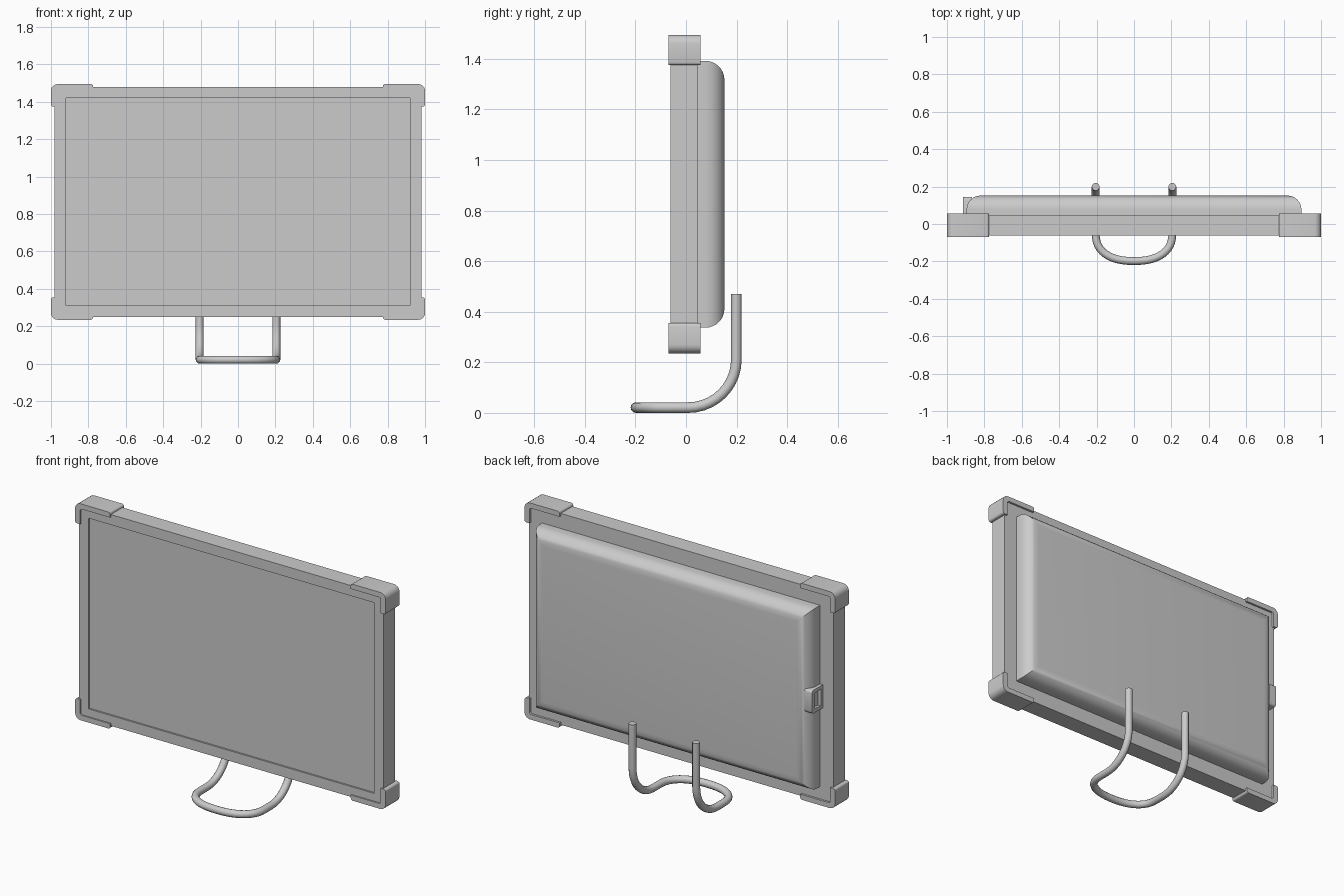
import bpy, bmesh
from math import sin, cos, pi, radians

if "Cube" in bpy.data.objects:
    bpy.data.objects.remove(bpy.data.objects["Cube"])


def finish(bm, name, smooth=True):
    bmesh.ops.recalc_face_normals(bm, faces=bm.faces)
    me = bpy.data.meshes.new(name)
    bm.to_mesh(me)
    bm.free()
    ob = bpy.data.objects.new(name, me)
    bpy.context.collection.objects.link(ob)
    if smooth:
        bpy.ops.object.select_all(action='DESELECT')
        ob.select_set(True)
        bpy.context.view_layer.objects.active = ob
        bpy.ops.object.shade_smooth_by_angle(angle=radians(35))
    return ob


def box(x0, x1, y0, y1, z0, z1):
    bm = bmesh.new()
    bmesh.ops.create_cube(bm, size=1)
    for v in bm.verts:
        v.co.x = x1 if v.co.x > 0 else x0
        v.co.y = y1 if v.co.y > 0 else y0
        v.co.z = z1 if v.co.z > 0 else z0
    return bm


def recess(bm, axis, sign, inset, depth):
    # inset the face pointing along an axis and push it inwards
    f = max(bm.faces, key=lambda f: f.calc_center_median()[axis] * sign)
    bmesh.ops.inset_region(bm, faces=[f], thickness=inset)
    ext = bmesh.ops.extrude_face_region(bm, geom=[f])
    for v in ext['geom']:
        if isinstance(v, bmesh.types.BMVert):
            v.co[axis] -= sign * depth
    bmesh.ops.delete(bm, geom=[f], context='FACES_ONLY')


# screen frame with a shallow screen recess
bm = box(-0.98, 0.98, -0.062, 0.045, 0.25, 1.48)
recess(bm, 1, -1, 0.085, 0.01)
finish(bm, "screen_frame", False)

# rounded rear housing
bm = box(-0.895, 0.895, 0.04, 0.152, 0.337, 1.392)
rear = [e for e in bm.edges if all(v.co.y > 0.1 for v in e.verts)]
bmesh.ops.bevel(bm, geom=rear, offset=0.075, segments=8, profile=0.5, affect='EDGES')
finish(bm, "rear_housing")

# side socket
bm = box(-0.913, -0.865, 0.045, 0.145, 0.80, 0.935)
edges = [e for e in bm.edges if all(v.co.y > 0.1 for v in e.verts)
         and abs(e.verts[0].co.x - e.verts[1].co.x) > 0.01]
bmesh.ops.bevel(bm, geom=edges, offset=0.015, segments=3, profile=0.5, affect='EDGES')
recess(bm, 0, -1, 0.025, 0.025)
finish(bm, "side_socket")


# L-shaped corner guards, mirrored to all four corners
def corner_guard(sx, sz):
    prof = [(1.0, 0.63), (0.63 + 0.37, 0.51), (0.968, 0.51), (0.968, 0.60),
            (0.775, 0.60), (0.775, 0.63)]
    bm = bmesh.new()
    face = bm.faces.new([bm.verts.new((sx * x, -0.07, 0.865 + sz * z)) for x, z in prof])
    ext = bmesh.ops.extrude_face_region(bm, geom=[face])
    for v in ext['geom']:
        if isinstance(v, bmesh.types.BMVert):
            v.co.y = 0.057
    along = [e for e in bm.edges if abs(e.verts[0].co.y - e.verts[1].co.y) > 0.05]

    def near(e, x, z):
        p = e.verts[0].co
        return abs(p.x * sx - x) < 1e-4 and abs((p.z - 0.865) * sz - z) < 1e-4
    corners = [e for e in along if near(e, 1.0, 0.63)]
    ends = [e for e in along if near(e, 1.0, 0.51) or near(e, 0.775, 0.63)
            or near(e, 0.968, 0.60)]
    bmesh.ops.bevel(bm, geom=ends, offset=0.012, segments=3, profile=0.5, affect='EDGES')
    corners = [e for e in bm.edges if abs(e.verts[0].co.y - e.verts[1].co.y) > 0.05
               and near(e, 1.0, 0.63)]
    bmesh.ops.bevel(bm, geom=corners, offset=0.035, segments=5, profile=0.5, affect='EDGES')
    finish(bm, "corner_guard")


for sx in (-1, 1):
    for sz in (-1, 1):
        corner_guard(sx, sz)

# bent rod stand: upright, bend, rounded front loop, then the mirrored half
X, Y, R, B = 0.205, 0.199, 0.021, 0.19
half = [(X, Y, 0.47)]
for i in range(11):
    a = i / 10 * pi / 2
    half.append((X, Y - B + B * cos(a), R + B - B * sin(a)))
half.append((X, -0.05, R))
for i in range(1, 13):
    a = i / 12 * pi / 2
    half.append((X * cos(a) ** 0.85, -0.05 - 0.148 * sin(a) ** 0.85, R))
half[-1] = (0, -0.198, R)
path = half + [(-x, y, z) for x, y, z in half[-2::-1]]
cu = bpy.data.curves.new("rod_stand", 'CURVE')
cu.dimensions = '3D'
cu.bevel_depth = R
cu.bevel_resolution = 4
cu.use_fill_caps = True
sp = cu.splines.new('POLY')
sp.points.add(len(path) - 1)
for p, co in zip(sp.points, path):
    p.co = (*co, 1)
sp.use_smooth = True
ob = bpy.data.objects.new("rod_stand", cu)
bpy.context.collection.objects.link(ob)
